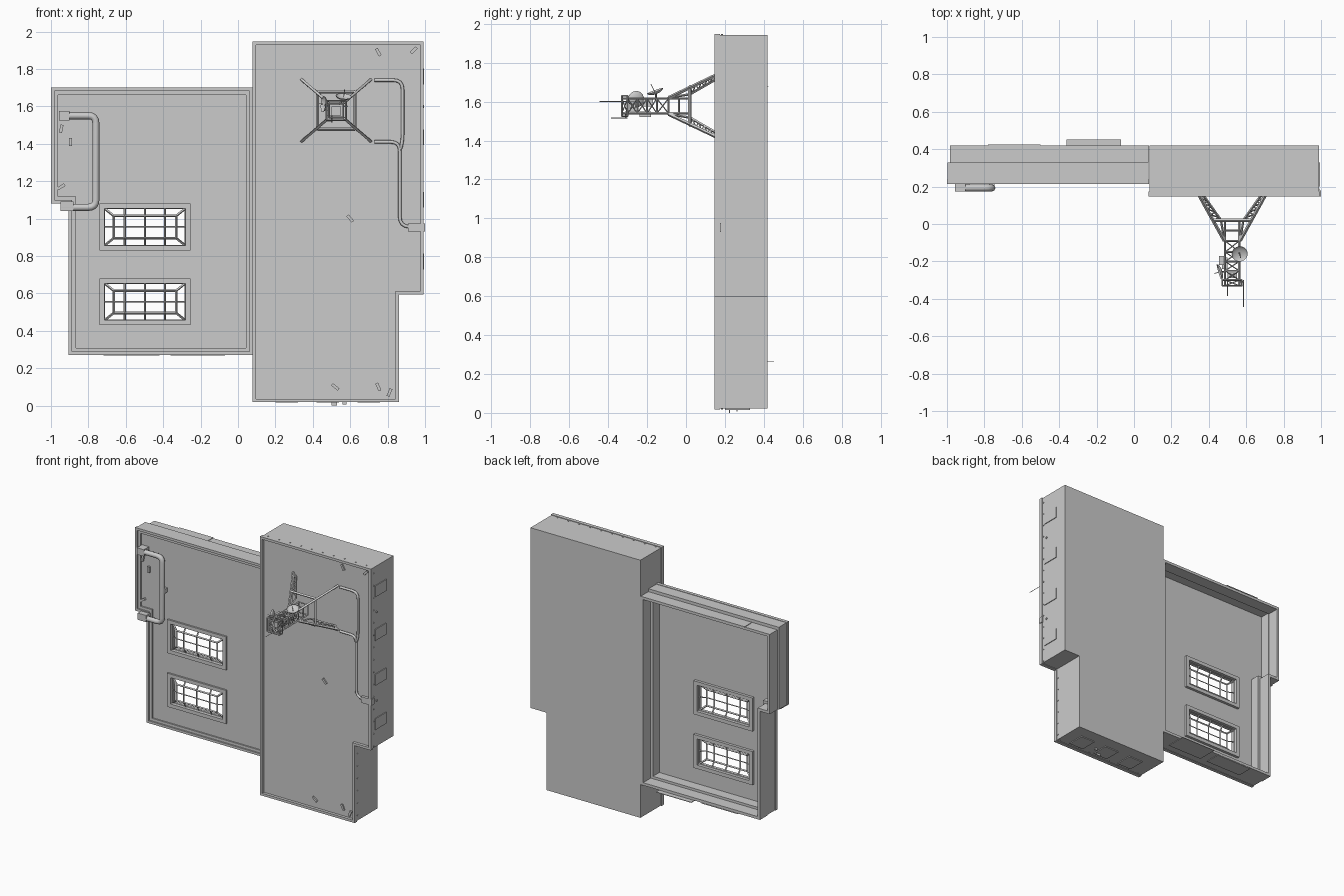
import bpy, bmesh, math
from mathutils import Vector, Matrix

if "Cube" in bpy.data.objects:
    bpy.data.objects.remove(bpy.data.objects["Cube"])


def finish(name, bm, smooth=False):
    bmesh.ops.recalc_face_normals(bm, faces=bm.faces)
    me = bpy.data.meshes.new(name)
    bm.to_mesh(me)
    bm.free()
    ob = bpy.data.objects.new(name, me)
    bpy.context.collection.objects.link(ob)
    if smooth:
        bpy.ops.object.select_all(action='DESELECT')
        ob.select_set(True)
        bpy.context.view_layer.objects.active = ob
        bpy.ops.object.shade_smooth_by_angle(angle=math.radians(40))
    return ob


def inset(pts, t):
    """Inward offset of a counter-clockwise right-angled outline."""
    out, n = [], len(pts)
    for i in range(n):
        p, v, q = (Vector(pts[(i + k) % n]) for k in (-1, 0, 1))
        a, b = (v - p).normalized(), (q - v).normalized()
        out.append((v.x + t * (-a.y - b.y), v.y + t * (a.x + b.x)))
    return out


def prism(name, pts, y0, y1):
    bm = bmesh.new()
    a = [bm.verts.new((x, y0, z)) for x, z in pts]
    b = [bm.verts.new((x, y1, z)) for x, z in pts]
    bm.faces.new(a)
    bm.faces.new(b)
    for i in range(len(a)):
        j = (i + 1) % len(a)
        bm.faces.new((a[i], a[j], b[j], b[i]))
    return finish(name, bm)


def ring(name, pts, t, y0, y1):
    bm = bmesh.new()
    loops = [[bm.verts.new((x, y, z)) for x, z in o]
             for o, y in ((pts, y0), (inset(pts, t), y0), (inset(pts, t), y1), (pts, y1))]
    for k in range(4):
        a, b = loops[k], loops[(k + 1) % 4]
        for i in range(len(a)):
            j = (i + 1) % len(a)
            bm.faces.new((a[i], a[j], b[j], b[i]))
    return finish(name, bm)


def add_box(bm, x0, x1, y0, y1, z0, z1, rot=0):
    m = (Matrix.Translation(((x0 + x1) / 2, (y0 + y1) / 2, (z0 + z1) / 2))
         @ Matrix.Rotation(rot, 4, 'Y') @ Matrix.Diagonal((x1 - x0, y1 - y0, z1 - z0, 1)))
    bmesh.ops.create_cube(bm, size=1, matrix=m)


def boxes(name, rows):
    bm = bmesh.new()
    for r in rows:
        add_box(bm, *r)
    return finish(name, bm)


def add_bar(bm, p, q, r=0.006, n=4):
    p, q = Vector(p), Vector(q)
    m = Matrix.Translation((p + q) / 2) @ (q - p).to_track_quat('Z', 'Y').to_matrix().to_4x4()
    bmesh.ops.create_cone(bm, cap_ends=True, segments=n, radius1=r, radius2=r,
                          depth=(q - p).length, matrix=m)


def pipe(name, pts, r, bend):
    pts = [Vector(p) for p in pts]
    path = [pts[0]]
    for p, v, q in zip(pts, pts[1:], pts[2:]):
        a, b = v + (p - v).normalized() * bend, v + (q - v).normalized() * bend
        path += [a * (1 - t) ** 2 + v * 2 * t * (1 - t) + b * t * t for t in (0, .25, .5, .75, 1)]
    path.append(pts[-1])
    cu = bpy.data.curves.new(name, 'CURVE')
    cu.dimensions, cu.bevel_depth, cu.bevel_resolution, cu.use_fill_caps = '3D', r, 2, True
    s = cu.splines.new('POLY')
    s.points.add(len(path) - 1)
    for sp, p in zip(s.points, path):
        sp.co = (*p, 1)
    ob = bpy.data.objects.new(name, cu)
    bpy.context.collection.objects.link(ob)


# Tall wing: closed body, raised parapet
tall = [(.078, .018), (.86, .018), (.86, .595), (.993, .595), (.993, 1.947), (.078, 1.947)]
prism("tall_wing_body", inset(tall, .004), .168, .42)
ring("tall_wing_parapet", tall, .018, .147, .175)

# Low wing: shell open at the back, upper band overhangs the lower walls
low = [(-.905, .27), (.08, .27), (.08, 1.70), (-1, 1.70), (-1, 1.08), (-.905, 1.08)]
base = [(-.905, .27), (.08, .27), (.08, 1.675), (-.985, 1.675), (-.985, 1.08), (-.905, 1.08)]
ring("low_wing_upper_wall", inset(low, .003), .035, .225, .33)
ring("low_wing_lower_wall", base, .02, .33, .42)
ring("low_wing_parapet", low, .018, .215, .24)
roof = prism("low_wing_roof", inset(low, .01), .235, .255)
skylights = [(.855, 1.055), (.455, .655)]
sx0, sx1 = -.715, -.28
cut = boxes("skylight_cutter", [(sx0, sx1, .1, .4, a, b) for a, b in skylights])
cut.hide_render = True
cut.hide_viewport = True
mod = roof.modifiers.new("openings", 'BOOLEAN')
mod.object, mod.operation, mod.solver = cut, 'DIFFERENCE', 'EXACT'

# Skylights: curb plus hipped glazing bars
for a, b in skylights:
    ring("skylight_curb", [(sx0 - .025, a - .025), (sx1 + .025, a - .025),
                           (sx1 + .025, b + .025), (sx0 - .025, b + .025)], .027, .222, .275)
    bm = bmesh.new()
    o = [(sx0, .25, a), (sx1, .25, a), (sx1, .25, b), (sx0, .25, b)]
    d = .05
    i = [(sx0 + d, .226, a + d * .8), (sx1 - d, .226, a + d * .8),
         (sx1 - d, .226, b - d * .8), (sx0 + d, .226, b - d * .8)]
    mid = (a + b) / 2
    for k in range(4):
        add_bar(bm, o[k], o[(k + 1) % 4], .005)
        add_bar(bm, i[k], i[(k + 1) % 4], .007)
        add_bar(bm, o[k], i[k], .007)
    for x in (-.605, -.4975, -.39):
        add_bar(bm, (x, .226, a + d * .8), (x, .226, b - d * .8), .006)
        for ze, zi in ((a, a + d * .8), (b, b - d * .8)):
            add_bar(bm, (x, .25, ze), (x, .226, zi), .006)
    add_bar(bm, (sx0 + d, .226, mid), (sx1 - d, .226, mid), .004)
    for xe, xi in ((sx0, sx0 + d), (sx1, sx1 - d)):
        add_bar(bm, (xe, .25, mid), (xi, .226, mid), .004)
    finish("skylight_bars", bm)

# Window panels and shutters on the walls
rows = [(.985, .9945, .20, .33, z - .042, z + .042) for z in (.77, 1.10, 1.435, 1.76)]
rows += [(x - .06, x + .06, .20, .33, .016, .03) for x in (.26, .48, .70)]
boxes("window_panels", rows)
boxes("ground_door_panels", [(-.36, -.07, .30, .452, .264, .268), (-.72, -.42, .30, .42, .264, .268),
                             (-.78, -.5, .34, .424, 1.674, 1.679)])
boxes("loose_slats", [(.50, .53, .22, .226, 0, .03), (.56, .58, .26, .266, .006, .03)])

# Rivets below the tall parapet
bm = bmesh.new()
for k in range(21):
    z = .06 + k * .092
    x = .989 if z > .6 else .856
    add_bar(bm, (x - .005, .186, z), (x + .004, .186, z), .005, 6)
for k in range(10):
    x = .12 + k * .09
    add_bar(bm, (x, .186, 1.938), (x, .186, 1.947), .005, 6)
    if x < .85:
        add_bar(bm, (x, .186, .018), (x, .186, .028), .005, 6)
for z in (.94, 1.6):
    add_bar(bm, (.985, .22, z), (.995, .22, z), .008, 8)
finish("wall_rivets", bm)

# Roof pipes with end boxes
pipe("large_roof_duct", [(-.95, .193, 1.55), (-.76, .193, 1.55), (-.76, .193, 1.06), (-.95, .193, 1.06)],
     .019, .04)
boxes("duct_end_boxes", [(-.957, -.90, .175, .24, 1.525, 1.575), (-.95, -.88, .175, .24, 1.04, 1.09),
                         (-.775, -.745, .19, .24, 1.28, 1.31)])
pipe("upper_cable_pipe", [(.73, .158, 1.74), (.88, .158, 1.74), (.88, .158, 1.40), (.865, .158, 1.36)], .009, .05)
pipe("lower_cable_pipe", [(.73, .158, 1.41), (.865, .158, 1.41), (.865, .158, .96), (.93, .158, .955)], .009, .05)
boxes("cable_junction_box", [(.91, .999, .148, .18, .93, .975)])

# Small scattered roof slabs
slabs = [(.75, 1.89, .5), (.94, 1.90, -.8), (.52, .10, .9), (.75, .10, .4), (.81, .07, -.4), (.6, 1.0, .7)]
rows = [(x - .008, x + .008, .158, .17, z - .022, z + .022, -r) for x, z, r in slabs]
rows += [(x - .008, x + .008, .22, .237, z - .022, z + .022, r)
         for x, z, r in ((-.945, 1.48, .2), (-.895, 1.41, 0), (-.945, 1.17, 1))]
boxes("roof_slabs", rows)

# Lattice tower: splayed truss legs, rings, braced mast
cx, cz = .525, 1.578
S = [(-1, -1), (1, -1), (1, 1), (-1, 1)]


def P(s, hx, y, hz=None):
    return Vector((cx + s[0] * hx, y, cz + s[1] * (hz or hx)))


bm = bmesh.new()
for s in S:
    foot, top = P(s, .185, .168, .165), P(s, .042, -.09)
    foot2, knee = P(s, .165, .168, .145), P(s, .06, .02)
    add_bar(bm, foot, top, .009)
    add_bar(bm, foot2, knee, .007)
    add_bar(bm, knee, top, .006)
    for k in range(5):
        t = k / 5
        a, b = foot.lerp(P(s, .097, .02), t), foot2.lerp(knee, t + .1)
        add_bar(bm, a, b, .004)
        add_bar(bm, b, foot.lerp(P(s, .097, .02), t + .2), .004)
finish("tower_legs", bm)

bm = bmesh.new()
levels = [.02, -.035, -.09, -.15, -.20, -.25, -.30, -.33]
for k in range(4):
    s, n = S[k], S[(k + 1) % 4]
    add_bar(bm, P(s, .1, .02), P(n, .1, .02), .009)
    add_bar(bm, P(s, .038, .02), P(s, .038, -.33), .006)
    for y in levels:
        add_bar(bm, P(s, .038, y), P(n, .038, y), .005)
    for y, y2 in zip(levels[2:], levels[3:]):
        add_bar(bm, P(s, .038, y), P(n, .038, y2), .003)
        add_bar(bm, P(n, .038, y), P(s, .038, y2), .003)
    for y in (-.30, -.33):
        add_bar(bm, P(s, .052, y), P(n, .052, y), .005)
    add_bar(bm, P(s, .052, -.30), P(s, .052, -.33), .004)
finish("tower_mast", bm)

# Dishes, equipment boxes and whip aerials
for name, pos, aim in (("upward_dish", (.565, -.16, 1.655), (.1, -.35, 1)),
                       ("side_dish", (.455, -.257, 1.612), (-1, -.3, .1))):
    bm = bmesh.new()
    m = Matrix.Translation(pos) @ Vector(aim).to_track_quat('Z', 'Y').to_matrix().to_4x4()
    bmesh.ops.create_uvsphere(bm, u_segments=20, v_segments=12, radius=.043)
    bmesh.ops.delete(bm, geom=[v for v in bm.verts if v.co.z > .001], context='VERTS')
    bmesh.ops.scale(bm, vec=(1, 1, .4), verts=bm.verts)
    bmesh.ops.transform(bm, matrix=m, verts=bm.verts)
    finish(name, bm, True)
bm = bmesh.new()
add_bar(bm, (.565, -.155, 1.64), (.54, -.155, 1.61), .005)
add_bar(bm, (.465, -.255, 1.61), (.49, -.255, 1.60), .005)
add_bar(bm, (.565, -.16, 1.65), (.57, -.18, 1.69), .002)
add_bar(bm, (.455, -.257, 1.612), (.43, -.265, 1.615), .002)
add_bar(bm, (.585, -.30, 1.60), (.585, -.445, 1.60), .0025)
add_bar(bm, (.585, -.31, 1.60), (.56, -.31, 1.60), .004)
add_bar(bm, (.50, -.30, 1.515), (.50, -.385, 1.515), .0025)
add_bar(bm, (.50, -.31, 1.515), (.50, -.31, 1.55), .004)
finish("aerials_and_brackets", bm)
boxes("tower_equipment", [(.47, .50, -.24, -.18, 1.52, 1.55), (.50, .55, -.29, -.26, 1.55, 1.60),
                          (.455, .49, -.22, -.17, 1.575, 1.61)])
